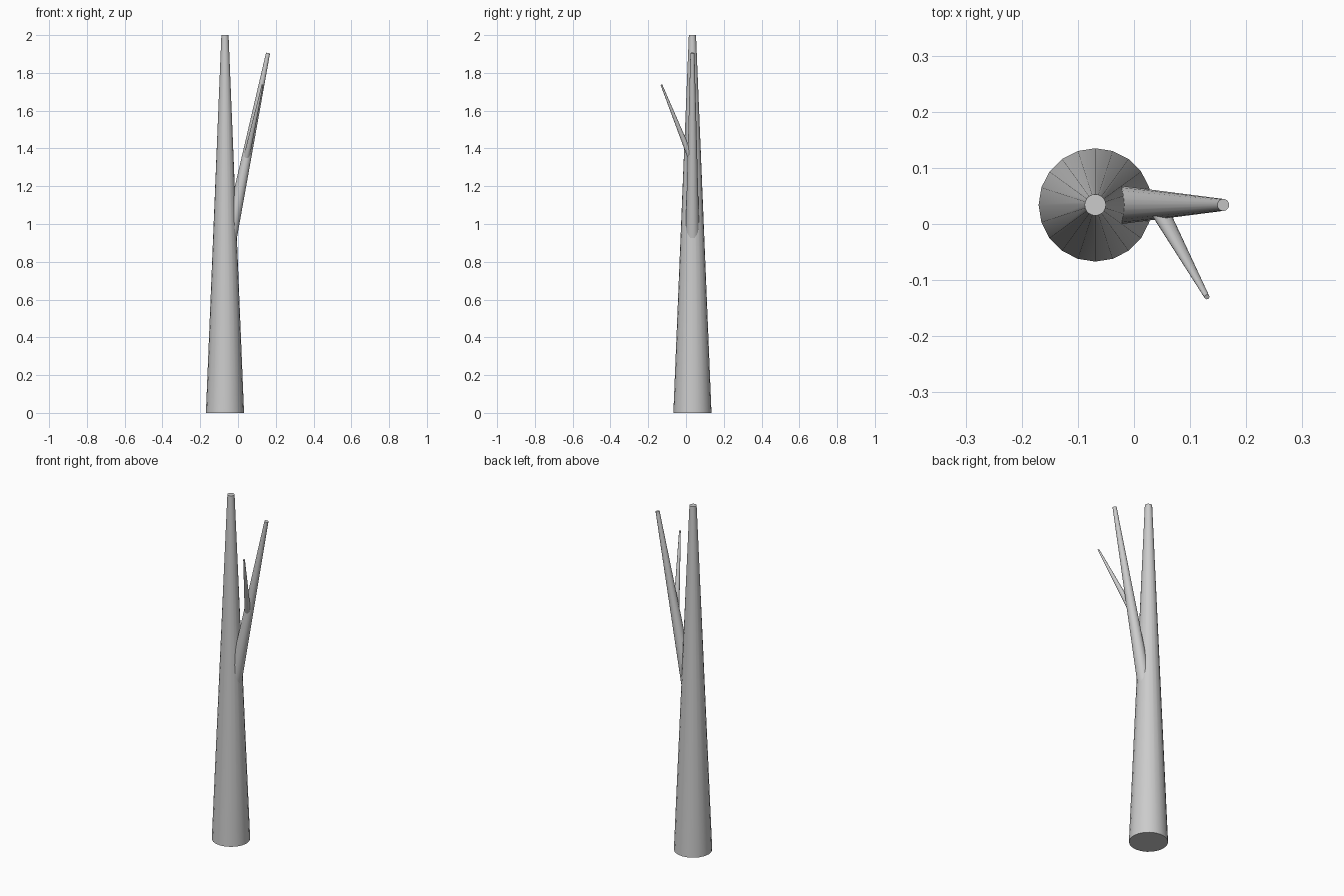
import bpy
from mathutils import Vector

if "Cube" in bpy.data.objects:
    bpy.data.objects.remove(bpy.data.objects["Cube"])


def limb(name, start, end, r_start, r_end, sides=20):
    """Tapered, capped cylinder running from start to end."""
    a, b = Vector(start), Vector(end)
    axis = b - a
    bpy.ops.mesh.primitive_cone_add(vertices=sides, radius1=r_start, radius2=r_end,
                                    depth=axis.length, location=(a + b) / 2)
    ob = bpy.context.object
    ob.name = name
    ob.rotation_euler = Vector((0, 0, 1)).rotation_difference(axis.normalized()).to_euler()
    bpy.ops.object.shade_smooth_by_angle()
    return ob


# Trunk stands upright; each branch starts inside its parent limb
limb("trunk", (-0.069, 0.034, 0), (-0.069, 0.034, 2), 0.101, 0.019)
limb("branch", (-0.069, 0.034, 0.80), (0.159, 0.034, 1.905), 0.040, 0.0107)
limb("twig", (0.040, 0.034, 1.33), (0.130, -0.130, 1.737), 0.017, 0.0045)
